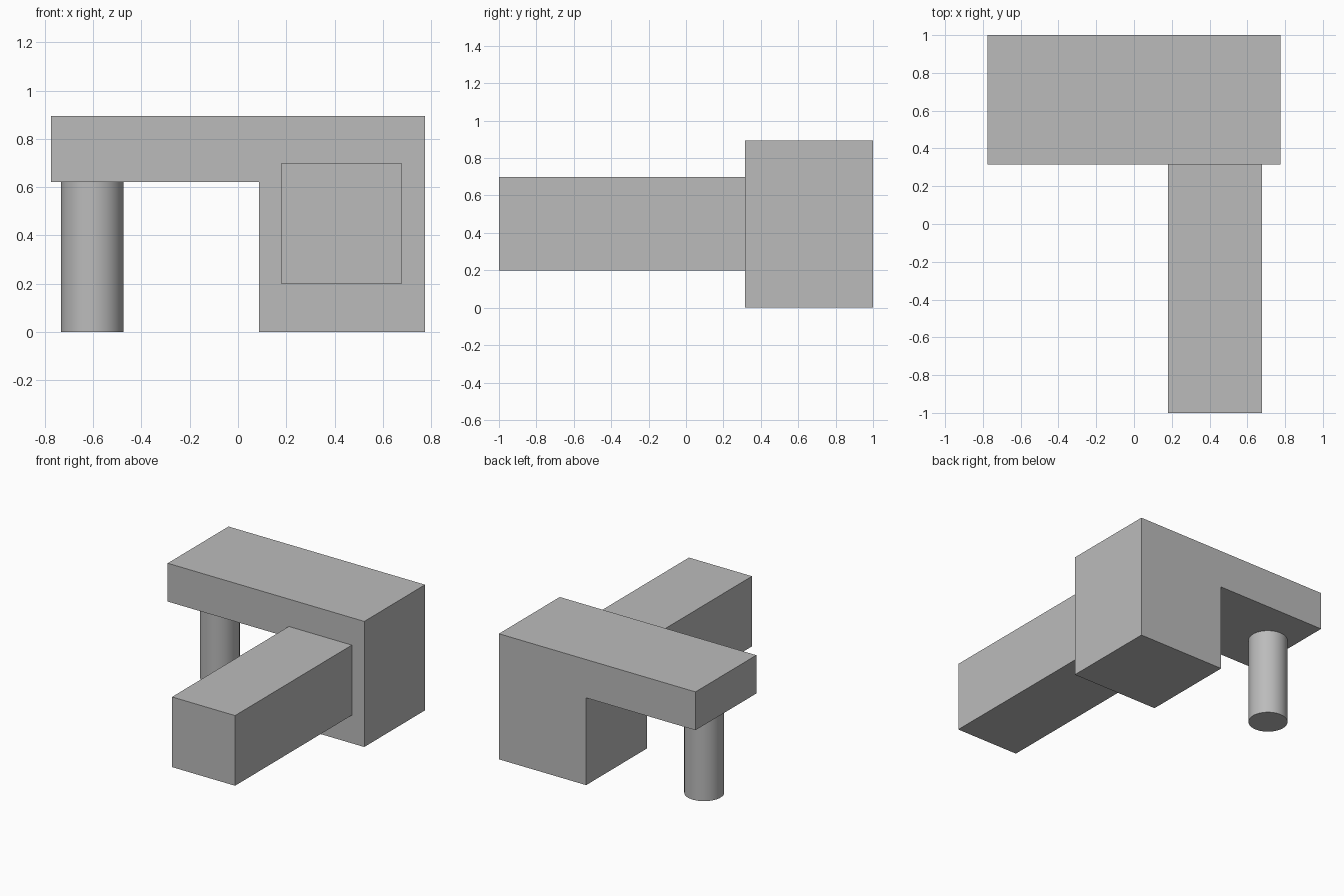
import bpy
import bmesh
import math
from mathutils import Vector

old = bpy.data.objects.get("Cube")
if old:
    bpy.data.objects.remove(old, do_unlink=True)

# Single grey finish
grey = bpy.data.materials.new("plain_grey")
grey.use_nodes = True
colour = (0.5, 0.5, 0.5, 1)
grey.diffuse_color = colour
grey.node_tree.nodes["Principled BSDF"].inputs["Base Color"].default_value = colour


def extrude_profile(name, profile, y_front, y_back):
    """Extrude an x-z outline along y."""
    bm = bmesh.new()
    face = bm.faces.new([bm.verts.new((x, y_front, z)) for x, z in profile])
    result = bmesh.ops.extrude_face_region(bm, geom=[face])
    moved = [v for v in result["geom"] if isinstance(v, bmesh.types.BMVert)]
    bmesh.ops.translate(bm, verts=moved, vec=Vector((0, y_back - y_front, 0)))
    bmesh.ops.recalc_face_normals(bm, faces=bm.faces)
    mesh = bpy.data.meshes.new(name)
    bm.to_mesh(mesh)
    bm.free()
    mesh.materials.append(grey)
    obj = bpy.data.objects.new(name, mesh)
    bpy.context.collection.objects.link(obj)
    return obj


half_width, inner_x = 0.775, 0.087
top, overhang = 0.895, 0.622
body_front, body_back = 0.315, 1.0

# Stepped body: block with an overhanging slab
extrude_profile("stepped_body", [
    (inner_x, 0), (half_width, 0), (half_width, top),
    (-half_width, top), (-half_width, overhang), (inner_x, overhang),
], body_front, body_back)

# Square beam reaching forward from the block
extrude_profile("front_beam", [
    (0.18, 0.2), (0.677, 0.2), (0.677, 0.7), (0.18, 0.7),
], -1.0, body_front)

# Round column under the overhang
bpy.ops.mesh.primitive_cylinder_add(
    vertices=64, radius=0.129, depth=overhang,
    location=(-0.604, (body_front + body_back) / 2, overhang / 2))
column = bpy.context.object
column.name = "round_column"
column.data.materials.append(grey)
bpy.ops.object.shade_smooth_by_angle(angle=math.radians(30))
